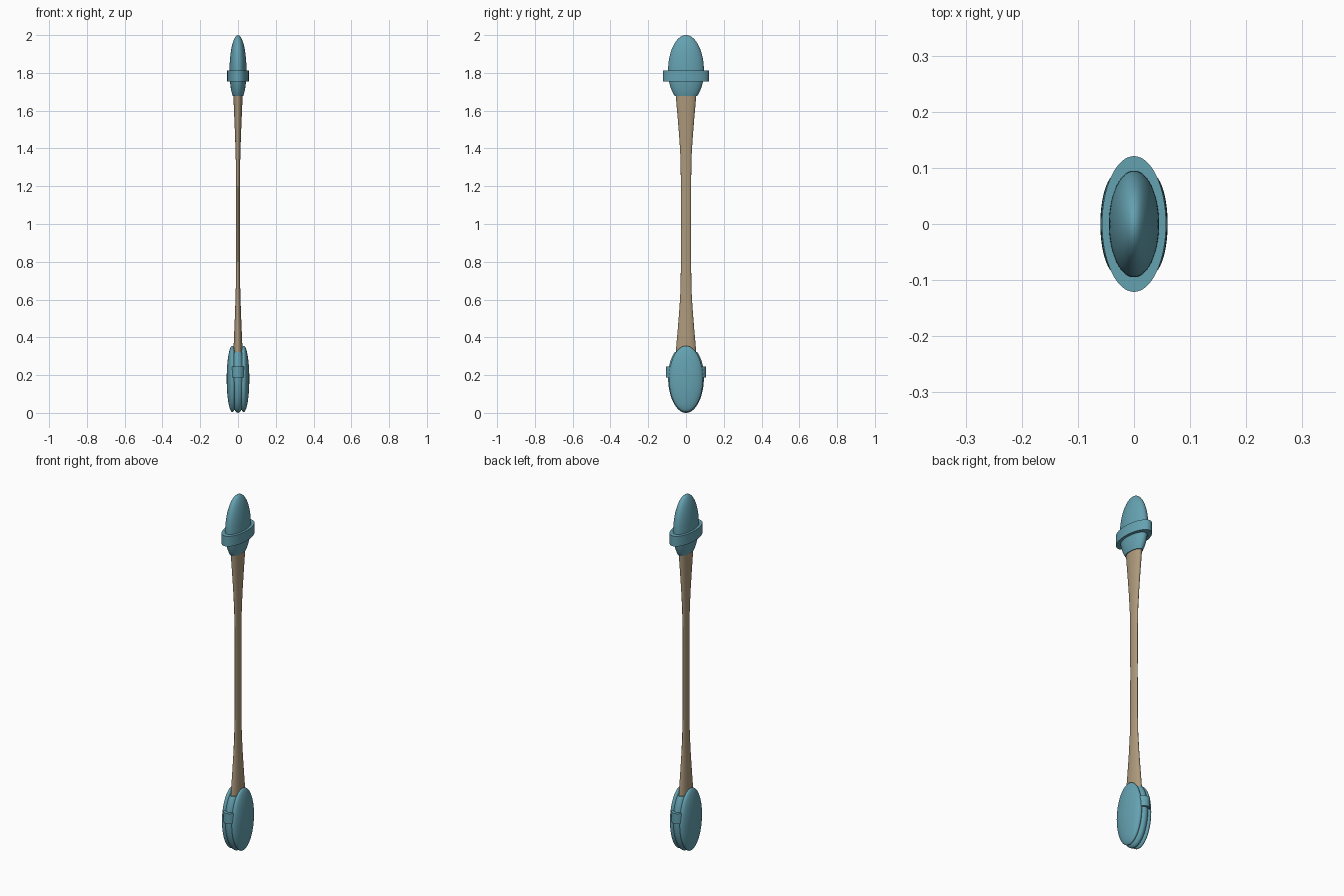
import bpy, bmesh, math

if "Cube" in bpy.data.objects:
    bpy.data.objects.remove(bpy.data.objects["Cube"])

SEG = 64


def material(name, rgb):
    m = bpy.data.materials.new(name)
    m.diffuse_color = (*rgb, 1)
    m.use_nodes = True
    m.node_tree.nodes["Principled BSDF"].inputs["Base Color"].default_value = m.diffuse_color
    return m


TEAL = material("teal", (0.13, 0.36, 0.44))
TAN = material("tan", (0.42, 0.32, 0.20))


def loft(name, profile, mat, closed=False, x0=0.0):
    """Stack elliptical sections given as (z, half x, half y)."""
    bm = bmesh.new()
    rings = []
    for z, rx, ry in profile:
        rings.append([bm.verts.new((x0 + rx * math.cos(2 * math.pi * i / SEG),
                                    ry * math.sin(2 * math.pi * i / SEG), z))
                      for i in range(SEG)])
    pairs = list(zip(rings, rings[1:]))
    if closed:
        pairs.append((rings[-1], rings[0]))
    else:
        bm.faces.new(rings[0])
        bm.faces.new(rings[-1])
    for a, b in pairs:
        for i in range(SEG):
            j = (i + 1) % SEG
            bm.faces.new((a[i], a[j], b[j], b[i]))
    bmesh.ops.remove_doubles(bm, verts=bm.verts, dist=1e-6)
    bmesh.ops.recalc_face_normals(bm, faces=bm.faces)
    me = bpy.data.meshes.new(name)
    bm.to_mesh(me)
    bm.free()
    me.materials.append(mat)
    ob = bpy.data.objects.new(name, me)
    bpy.context.collection.objects.link(ob)
    bpy.ops.object.select_all(action='DESELECT')
    ob.select_set(True)
    bpy.context.view_layer.objects.active = ob
    bpy.ops.object.shade_smooth_by_angle(angle=math.radians(35))
    return ob


def egg(zc, up, down, rx, ry, start=-90, steps=28):
    """Ellipsoid profile with different upper and lower heights."""
    pts = []
    for k in range(steps + 1):
        t = math.radians(start + (90 - start) * k / steps)
        c = max(math.cos(t), 1e-8)
        pts.append((zc + (up if t > 0 else down) * math.sin(t), rx * c, ry * c))
    return pts


def flip(profile):
    return [(2 - z, rx, ry) for z, rx, ry in profile]


def band(name, z0, z1, rx, ry):
    # Closed elliptical band whose inner wall sits in the cap
    loft(name, [(z0, rx, ry), (z1, rx, ry), (z1, 0.04, 0.085), (z0, 0.04, 0.085)],
         TEAL, closed=True)


# Waisted shaft, flared at both ends
half = [(0.0, 0.010, 0.026), (0.2, 0.0105, 0.027), (0.35, 0.012, 0.029),
        (0.45, 0.015, 0.035), (0.55, 0.019, 0.043), (0.64, 0.023, 0.051),
        (0.70, 0.025, 0.056)]
shaft = [(1 - d, a, b) for d, a, b in reversed(half)] + [(1 + d, a, b) for d, a, b in half[1:]]
loft("shaft", shaft, TAN)

# Matching end caps
cap = egg(1.81, 0.19, 0.17, 0.045, 0.095, start=-51.5)
loft("top_cap", cap, TEAL)
loft("bottom_cap", flip(cap), TEAL)

# Bands around the caps
band("top_band", 1.755, 1.812, 0.057, 0.121)
band("bottom_band", 0.188, 0.245, 0.052, 0.107)

# Paired side pads at the bottom
for side, sx in (("left", -1), ("right", 1)):
    loft(side + "_pad", egg(0.18, 0.175, 0.175, 0.03, 0.09), TEAL, x0=sx * 0.03)
